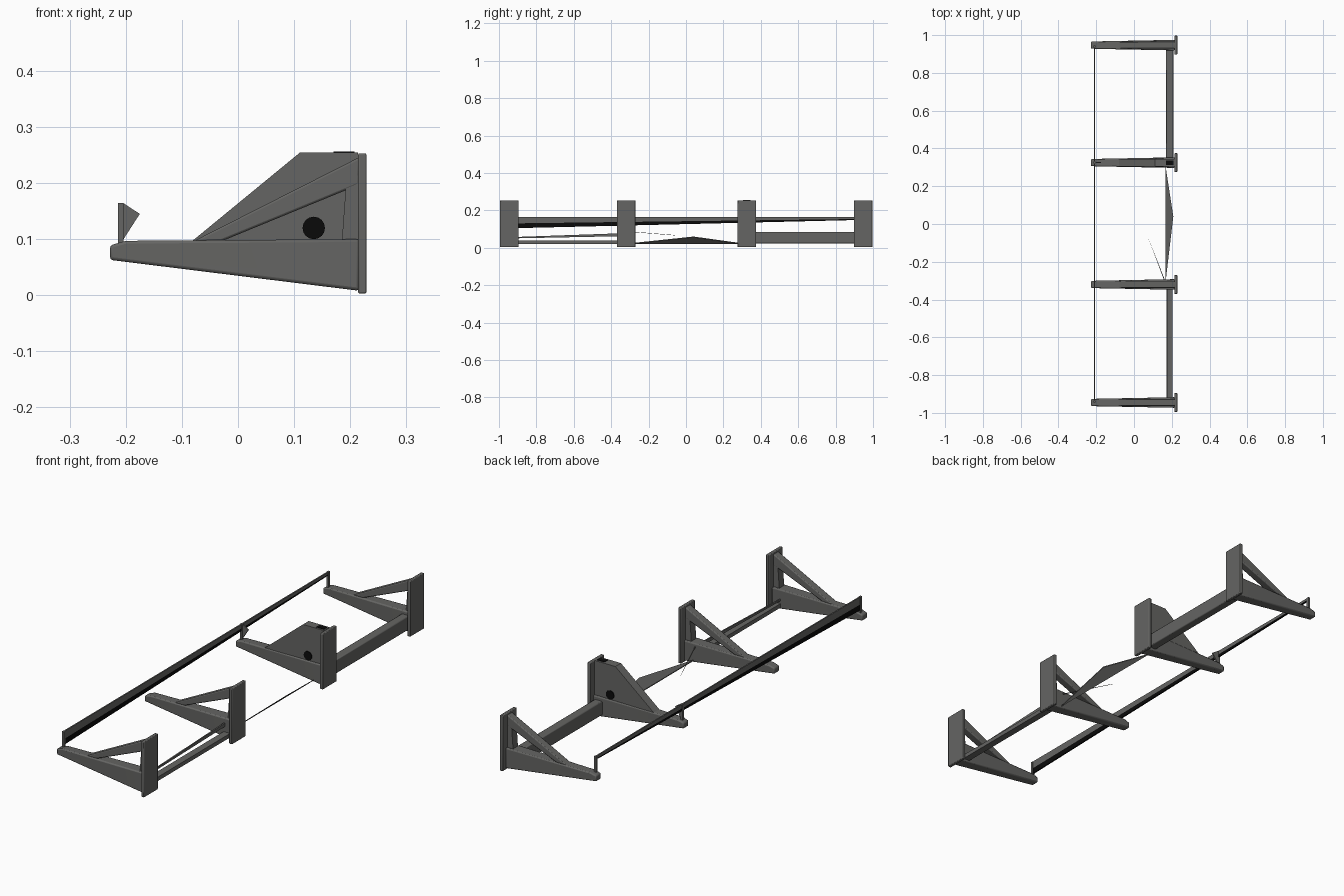
import bpy, bmesh
from math import radians

if "Cube" in bpy.data.objects:
    bpy.data.objects.remove(bpy.data.objects["Cube"], do_unlink=True)


def material(name, rgb):
    m = bpy.data.materials.new(name)
    m.use_nodes = True
    m.diffuse_color = (*rgb, 1)
    m.node_tree.nodes["Principled BSDF"].inputs["Base Color"].default_value = (*rgb, 1)
    return m


GREY = material("dark grey metal", (0.13, 0.13, 0.125))
BLACK = material("black", (0.003, 0.003, 0.003))


def hull(name, points, mat=GREY, bevel=0):
    """Convex solid around the given points, with optional rounded edges."""
    bm = bmesh.new()
    verts = [bm.verts.new(p) for p in points]
    bmesh.ops.convex_hull(bm, input=verts)
    bmesh.ops.dissolve_limit(bm, angle_limit=0.01, verts=bm.verts[:], edges=bm.edges[:])
    bmesh.ops.recalc_face_normals(bm, faces=bm.faces[:])
    mesh = bpy.data.meshes.new(name)
    bm.to_mesh(mesh)
    bm.free()
    mesh.materials.append(mat)
    ob = bpy.data.objects.new(name, mesh)
    bpy.context.collection.objects.link(ob)
    if bevel:
        mod = ob.modifiers.new("rounded edges", "BEVEL")
        mod.width, mod.segments = bevel, 2
        bpy.ops.object.select_all(action="DESELECT")
        ob.select_set(True)
        bpy.context.view_layer.objects.active = ob
        bpy.ops.object.shade_smooth_by_angle(angle=radians(35))
    return ob


def prism(name, outline, y, width, mat=GREY, bevel=0):
    """Side outline in x and z, extruded to a width across y."""
    pts = [(x, y + s * width / 2, z) for x, z in outline for s in (-1, 1)]
    return hull(name, pts, mat, bevel)


def box(name, xs, ys, zs, mat=GREY, bevel=0):
    return hull(name, [(x, y, z) for x in xs for y in ys for z in zs], mat, bevel)


# Four brackets: wall plate, tapered arm, brace and upright web
for label, y in (("front", -0.945), ("mid_front", -0.32), ("mid_back", 0.325), ("back", 0.947)):
    box(label + "_wall_plate", (0.214, 0.229), (y - 0.05, y + 0.05), (0.003, 0.253), bevel=0.003)
    arm = [(-0.228, y + s * 0.018, z) for s in (-1, 1) for z in (0.063, 0.089)]
    arm += [(-0.2, y + s * 0.02, 0.097) for s in (-1, 1)]
    arm += [(0.216, y + s * 0.028, z) for s in (-1, 1) for z in (0.008, 0.1)]
    hull(label + "_arm", arm, bevel=0.005)
    prism(label + "_brace", [(-0.08, 0.096), (-0.03, 0.096), (0.216, 0.197), (0.216, 0.246)],
          y, 0.036, bevel=0.004)
    prism(label + "_web", [(0.185, 0.095), (0.216, 0.095), (0.216, 0.215), (0.193, 0.205)], y, 0.035)

# Solid gusset on one middle bracket, with a dark hole on each side
fin_y = 0.325
prism("gusset_plate", [(-0.08, 0.098), (0.11, 0.254), (0.214, 0.254), (0.214, 0.098)], fin_y, 0.04)
for side in (-1, 1):
    bpy.ops.mesh.primitive_cylinder_add(vertices=16, radius=0.02, depth=0.004, rotation=(radians(90), 0, 0),
                                        location=(0.135, fin_y + side * 0.021, 0.12))
    bpy.context.object.name = "gusset_hole"
    bpy.context.object.data.materials.append(BLACK)
box("gusset_top_strip", (0.17, 0.208), (fin_y - 0.012, fin_y + 0.012), (0.252, 0.256), BLACK)

# Thin outer rail, tapering along its length, with a black lower band
X = (-0.212, -0.206)
front, back = -0.94, 0.94
hull("outer_rail", [(x, y, z) for x in X
                    for y, z in ((front, 0.13), (front, 0.164), (back, 0.154), (back, 0.164))])
hull("outer_rail_black_band", [(x, y, z) for x in X
                               for y, z in ((front, 0.104), (front, 0.13), (back, 0.149), (back, 0.154))], BLACK)

# Short posts and tab that hold the outer rail
for name, y in (("front_post", front), ("mid_back_post", fin_y), ("back_post", back)):
    box(name, (-0.214, -0.204), (y - 0.006, y + 0.006), (0.09, 0.164))
prism("rail_tab", [(-0.204, 0.1), (-0.204, 0.164), (-0.175, 0.145)], fin_y, 0.006)

# Wall side rails between the brackets
box("back_wall_beam", (0.17, 0.208), (0.34, 0.93), (0.022, 0.084), bevel=0.004)
box("front_wall_strip", (0.172, 0.204), (-0.93, -0.33), (0.02, 0.038))
hull("front_wall_sliver", [(x, y, z) for x in (0.172, 0.178)
                           for y, z in ((-0.93, 0.05), (-0.93, 0.057), (-0.33, 0.062), (-0.33, 0.078))])
hull("middle_wall_fin", [(x, y, z) for z0 in (0, 0.004)
                         for x, y, z in ((0.168, -0.3, 0.02 + z0), (0.168, 0.3, 0.02 + z0), (0.208, 0.04, 0.056 + z0))])
hull("middle_strand", [(x, y, z + d) for d in (0, 0.002)
                       for x, y, z in ((0.16, -0.3, 0.085), (0.165, -0.3, 0.085), (0.07, -0.06, 0.066))])
